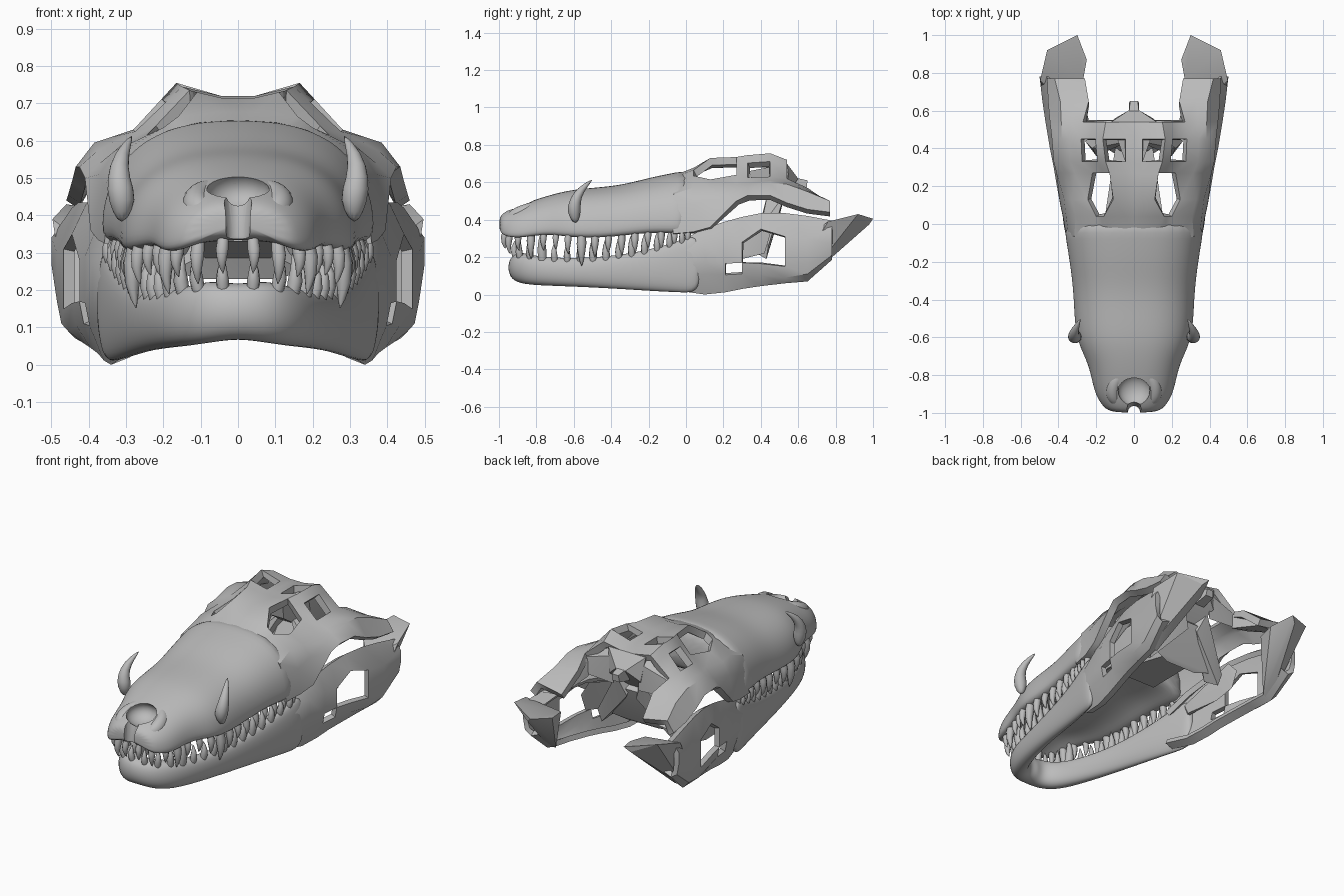
import bpy, bmesh, math
from mathutils import Vector

cube = bpy.data.objects.get("Cube")
if cube:
    bpy.data.objects.remove(cube)

bone = bpy.data.materials.new("bone_grey")
bone.use_nodes = True
bone.diffuse_color = (0.5, 0.5, 0.5, 1)
bone.node_tree.nodes["Principled BSDF"].inputs["Base Color"].default_value = (0.5, 0.5, 0.5, 1)


def finish(name, bm, mirror=False, thickness=0, subdiv=0, angle=35, cutters=(), recalc=True):
    """Turn a bmesh into a finished object with its modifiers applied."""
    if recalc:
        bmesh.ops.recalc_face_normals(bm, faces=bm.faces)
    mesh = bpy.data.meshes.new(name)
    bm.to_mesh(mesh)
    bm.free()
    mesh.materials.append(bone)
    obj = bpy.data.objects.new(name, mesh)
    bpy.context.scene.collection.objects.link(obj)
    if mirror:
        obj.modifiers.new("Mirror", 'MIRROR').merge_threshold = 0.002
    if thickness:
        solid = obj.modifiers.new("Solidify", 'SOLIDIFY')
        solid.thickness, solid.offset = thickness, -1
    if subdiv:
        obj.modifiers.new("Subdivision", 'SUBSURF').levels = subdiv
    for cutter in cutters:
        cut = obj.modifiers.new("Cut", 'BOOLEAN')
        cut.operation, cut.object, cut.solver = 'DIFFERENCE', cutter, 'EXACT'
    bpy.ops.object.select_all(action='DESELECT')
    obj.select_set(True)
    bpy.context.view_layer.objects.active = obj
    bpy.ops.object.convert(target='MESH')
    bpy.ops.object.shade_smooth_by_angle(angle=math.radians(angle))
    return obj


def loft(bm, rings):
    """Skin a list of equal closed rings and cap both ends."""
    rows = [[bm.verts.new(p) for p in ring] for ring in rings]
    n = len(rows[0])
    for a, b in zip(rows, rows[1:]):
        for i in range(n):
            bm.faces.new((a[i], a[(i + 1) % n], b[(i + 1) % n], b[i]))
    bm.faces.new(rows[0])
    bm.faces.new(rows[-1][::-1])


def tube(bm, path, radii, sides=8):
    """Round tube of changing radius along a path, without twisting."""
    path = [Vector(p) for p in path]
    rings, turn, last = [], None, None
    for i, p in enumerate(path):
        tangent = (path[min(i + 1, len(path) - 1)] - path[max(i - 1, 0)]).normalized()
        turn = last.rotation_difference(tangent) @ turn if last else tangent.to_track_quat('Z', 'Y')
        last = tangent
        angles = [math.tau * k / sides for k in range(sides)]
        rings.append([p + turn @ Vector((math.cos(a), math.sin(a), 0)) * radii[i] for a in angles])
    loft(bm, rings)


def shell(bm, rows, holes):
    """Grid skin over rows of points, leaving out the (row, column) holes."""
    grid = [[bm.verts.new(p) for p in row] for row in rows]
    for r in range(len(grid) - 1):
        for c in range(len(grid[0]) - 1):
            if (r, c) not in holes:
                bm.faces.new((grid[r][c], grid[r][c + 1], grid[r + 1][c + 1], grid[r + 1][c]))
    bmesh.ops.delete(bm, geom=[v for v in bm.verts if not v.link_faces], context='VERTS')


def hull(name, points, both=False):
    """Faceted bone block round a few points: a mirrored pair, or one block across the middle."""
    bm = bmesh.new()
    if both:
        points = [(s * x, y, z) for s in (1, -1) for x, y, z in points]
    verts = [bm.verts.new(p) for p in points]
    bmesh.ops.convex_hull(bm, input=verts)
    bmesh.ops.delete(bm, geom=[v for v in bm.verts if not v.link_faces], context='VERTS')
    return finish(name, bm, not both, angle=25)


def along(path, s):
    """Point at fraction s of a path, with its outward direction."""
    path = [Vector(p) for p in path]
    spans = [(b - a).length for a, b in zip(path, path[1:])]
    left = s * sum(spans)
    for a, b, d in zip(path, path[1:], spans):
        if left <= d + 1e-6:
            t = (b - a).normalized()
            return a.lerp(b, left / d), Vector((t.y, -t.x, 0))
        left -= d


# Nostril and lip cutters
bm = bmesh.new()
bmesh.ops.create_uvsphere(bm, u_segments=24, v_segments=12, radius=1)
bmesh.ops.scale(bm, vec=(0.085, 0.085, 0.06), verts=bm.verts)
bmesh.ops.translate(bm, vec=(0, -0.88, 0.465), verts=bm.verts)
nostril_cutter = finish("nostril_cutter", bm)
bm = bmesh.new()
tube(bm, [(0, -1, .2), (0, -.995, .35), (0, -.97, .48)], [.05, .032, .04], 16)
lip_cutter = finish("lip_cutter", bm)
cutters = (nostril_cutter, lip_cutter)

# Snout: arched sections with a hollow palate (y, half width, bottom, top)
snout_rows = [(-1.0, .12, .34, .415), (-.97, .165, .31, .445), (-.9, .21, .3, .475),
              (-.8, .23, .315, .51), (-.72, .255, .32, .535), (-.62, .305, .305, .56),
              (-.5, .32, .3, .572), (-.35, .325, .31, .585), (-.2, .345, .33, .625),
              (-.08, .365, .325, .65), (.05, .385, .325, .675)]
rings = []
for y, w, low, top in snout_rows:
    ring = []
    for k in range(15):
        a = math.pi * k / 14
        c, s = math.cos(a), math.sin(a)
        ring.append((w * math.copysign(abs(c) ** 0.8, c), y, low + (top - low) * max(s, 0) ** 0.8))
    lift = (top - low) * 0.2
    ring += [(w * f, y, low + lift * h) for f, h in ((-.8, 0), (-.6, .7), (0, 1), (.6, .7), (.8, 0))]
    rings.append(ring)
bm = bmesh.new()
loft(bm, rings)
finish("snout", bm, subdiv=2, cutters=cutters)

# Swollen rim round the nostril
half = [(.07, -.955, .385), (.115, -.92, .42), (.11, -.84, .45), (.06, -.785, .465)]
path = half + [(0, -.77, .465)] + [(-x, y, z) for x, y, z in reversed(half)]
bm = bmesh.new()
tube(bm, path, [.03, .045, .045, .04, .038, .04, .045, .045, .03])
finish("nostril_rim", bm, subdiv=2, cutters=cutters)
for helper in cutters:
    bpy.data.objects.remove(helper)

# Tusks curling up from the sides of the snout
bm = bmesh.new()
tube(bm, [(.312, -.59, .38), (.308, -.6, .44), (.322, -.595, .5), (.315, -.565, .56), (.283, -.5, .615)],
     [.01, .043, .032, .022, .003], 10)
finish("tusks", bm, mirror=True, subdiv=1)

# Cranium shell: y, inner rail, centre height, then outer rails
cranium = [(-.07, .11, .635, .625, .24, .575, .345, .45, .358, .325),
           (.04, .16, .677, .665, .2, .635, .36, .48, .376, .335),
           (.13, .11, .715, .73, .245, .615, .37, .51, .395, .36),
           (.27, .13, .72, .735, .22, .64, .37, .54, .41, .5),
           (.33, .15, .72, .745, .275, .625, .38, .57, .425, .53),
           (.45, .165, .72, .755, .28, .63, .385, .595, .435, .53),
           (.54, .15, .7, .72, .27, .62, .385, .59, .445, .49),
           (.65, .15, .7, .7, .24, .57, .39, .55, .455, .455),
           (.77, .15, .7, .7, .26, .47, .42, .5, .46, .44)]
rows = []
for y, xb, za, zb, xc, zc, xd, zd, xe, ze in cranium:
    b, c, d = Vector((xb, y, zb)), Vector((xc, y, zc)), Vector((xd, y, zd))
    bulge = max(0, .035 - .1 * max(y, 0))
    shoulder = c.lerp(d, .6) + Vector((.4, 0, 1)) * bulge
    rows.append([(0, y, za), (.045, y, za), b, b.lerp(c, .35), c, shoulder, d, (xe, y, ze)])
eye_holes = {(r, c) for r in (1, 2) for c in (2, 3)}
temple_holes = {(4, 1), (4, 3)}
open_back = {(r, c) for r in (6, 7) for c in range(4)}
bm = bmesh.new()
shell(bm, rows, eye_holes | temple_holes | open_back)
finish("cranium", bm, mirror=True, thickness=.04, recalc=False)

# Braincase, condyle, palate and struts under the cranium
hull("braincase", [(.05, .34, .66), (.04, .36, .56), (.12, .54, .7), (.1, .56, .56), (.05, .48, .48), (.03, .6, .62)], True)
hull("condyle", [(.03, .56, .63), (.03, .56, .55), (.02, .65, .61), (.025, .645, .57)], True)
hull("back_plate", [(.08, .49, .7), (.08, .55, .66), (.27, .5, .61), (.27, .54, .6), (.08, .55, .5), (.25, .55, .51)])
hull("quadrate_strut", [(.25, .53, .6), (.24, .55, .5), (.28, .74, .45), (.4, .75, .44),
                        (.28, .62, .57), (.33, .58, .5)])
hull("pterygoid_flange", [(.02, .44, .56), (.08, .53, .54), (.03, .5, .42), (.24, .43, .19),
                          (.2, .36, .23), (.26, .44, .26), (.22, .4, .36)])
hull("pterygoid_middle", [(.1, .4, .23), (.18, .42, .25), (.12, .46, .36), (.04, .5, .46), (.08, .36, .3), (.05, .46, .5)], True)
hull("palate_plate", [(.16, 0, .36), (.14, 0, .33), (.1, .4, .35), (.08, .42, .28)], True)

# Front of the lower jaw: one bent bar (x, y, bottom, top, thickness)
jaw = [(0, -.955, .065, .215, .14), (.1, -.94, .055, .23, .13), (.185, -.85, .045, .21, .11),
       (.24, -.68, .04, .195, .095), (.29, -.45, .03, .2, .08), (.335, -.2, .012, .24, .08),
       (.37, -.02, 0, .3, .07), (.387, .08, 0, .335, .06)]
bar = [(-x, *rest) for x, *rest in reversed(jaw[1:])] + jaw
section = [(0, .35), (0, .7), (.2, 1), (.8, 1), (1, .6), (.95, .2), (.65, 0), (.2, .06)]
rings = []
for i, (x, y, low, top, t) in enumerate(bar):
    a, b = bar[max(i - 1, 0)], bar[min(i + 1, len(bar) - 1)]
    d = Vector((b[0] - a[0], b[1] - a[1], 0)).normalized()
    rings.append([(x - d.y * t * o, y + d.x * t * o, low + (top - low) * h) for o, h in section])
bm = bmesh.new()
loft(bm, rings)
finish("lower_jaw_front", bm, subdiv=2)

# Rear of the lower jaw: y, outer x, top, window top, window bottom, bottom
ramus = [(-.04, .36, .28, .22, .14, .02), (.1, .39, .355, .28, .17, 0), (.21, .41, .39, .29, .165, .012),
         (.3, .425, .415, .28, .17, .03), (.4, .445, .435, .35, .165, .045), (.53, .467, .435, .31, .15, .06),
         (.65, .485, .42, .3, .17, .07), (.78, .5, .395, .34, .27, .185)]
rows = [[(x - .1, y, zt - .04), (x - .04, y, zt), (x, y, wt), (x, y, wb), (x - .012, y, wb - .06),
         (x - .05, y, zb), (x - .1, y, zb + .02)] for y, x, zt, wt, wb, zb in ramus]
bm = bmesh.new()
shell(bm, rows, {(2, 3), (3, 2), (4, 2)})
finish("lower_jaw_rear", bm, mirror=True, thickness=.03, recalc=False)
hull("jaw_inner_wall", [(.32, .05, .26), (.34, .4, .38), (.36, .45, .32), (.32, .08, .2),
                        (.34, .3, .19), (.35, .42, .22), (.34, .05, .2), (.36, .36, .36)])
hull("jaw_hinge", [(.3, 1, .405), (.33, .98, .375), (.46, .92, .43), (.497, .76, .39), (.25, .87, .375),
                   (.27, .76, .365), (.44, .64, .075), (.38, .65, .085), (.47, .66, .22), (.38, .64, .3)])

# Teeth along both jaws
upper_path = [(.04, -.965, .335), (.12, -.935, .325), (.17, -.88, .325), (.2, -.77, .335), (.265, -.62, .325),
              (.28, -.5, .32), (.285, -.35, .325), (.305, -.2, .345), (.335, .01, .345)]
lower_path = [(.04, -.91, .2), (.1, -.895, .2), (.155, -.82, .19), (.21, -.68, .175), (.26, -.45, .18),
              (.305, -.2, .22), (.34, -.02, .275)]
upper_sizes = [7, 9, 7, 12, 8, 7, 9, 15, 10, 8, 10, 10, 8, 9, 7, 6]
lower_sizes = [7, 8, 9, 15, 8, 8, 9, 11, 10, 9, 10, 9, 8, 7, 6]
for name, path, sizes, way in (("upper_teeth", upper_path, upper_sizes, -1), ("lower_teeth", lower_path, lower_sizes, 1)):
    bm = bmesh.new()
    for i, size in enumerate(sizes):
        base, out = along(path, i / (len(sizes) - 1))
        length, r = size / 100 + .02, .011 + size / 1000
        steps = [(0, 0, .9), (.3, .008, 1), (.6, .01, .75), (.85, .005, .4), (1, 0, .06)]
        tube(bm, [base + out * o + Vector((0, 0, way * length * f)) for f, o, _ in steps], [r * k for *_, k in steps])
    finish(name, bm, mirror=True, angle=60)
